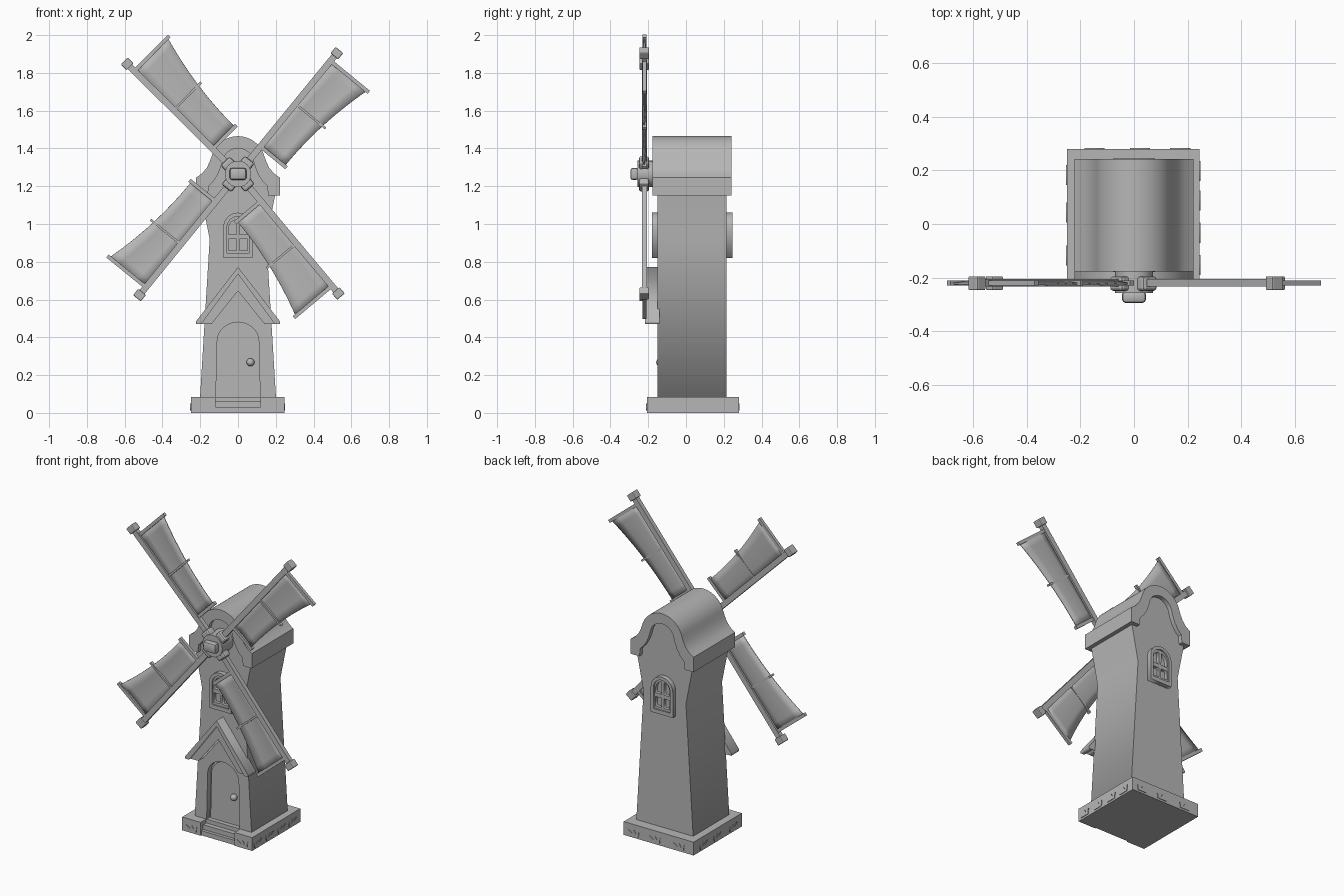
import bpy, bmesh, math
from mathutils import Matrix, Vector

if "Cube" in bpy.data.objects:
    bpy.data.objects.remove(bpy.data.objects["Cube"])

grey = bpy.data.materials.new("plain grey")
grey.diffuse_color = (0.47, 0.47, 0.47, 1)
grey.use_nodes = True
grey.node_tree.nodes["Principled BSDF"].inputs["Base Color"].default_value = grey.diffuse_color


def finish(name, bm, matrix=None):
    bmesh.ops.remove_doubles(bm, verts=bm.verts, dist=0.0002)
    bmesh.ops.recalc_face_normals(bm, faces=bm.faces)
    if matrix:
        bm.transform(matrix)
    mesh = bpy.data.meshes.new(name)
    bm.to_mesh(mesh)
    bm.free()
    mesh.materials.append(grey)
    ob = bpy.data.objects.new(name, mesh)
    bpy.context.collection.objects.link(ob)
    return ob


def smooth(ob, angle=35):
    bpy.ops.object.select_all(action='DESELECT')
    ob.select_set(True)
    bpy.context.view_layer.objects.active = ob
    bpy.ops.object.shade_smooth_by_angle(angle=math.radians(angle))


def box(name, lo, hi, matrix=None, bevel=0):
    lo, hi = Vector(lo), Vector(hi)
    bm = bmesh.new()
    bmesh.ops.create_cube(bm, size=1)
    bm.transform(Matrix.Translation((lo + hi) / 2) @ Matrix.Diagonal((*(hi - lo), 1)))
    if bevel:
        bmesh.ops.bevel(bm, geom=bm.edges[:], offset=bevel, segments=2, affect='EDGES', profile=0.5)
    return finish(name, bm, matrix)


def plate(name, loops, y0, y1, matrix=None):
    """Extrude x-z outlines (inner ones become holes) from y0 to y1."""
    cu = bpy.data.curves.new(name, 'CURVE')
    cu.dimensions, cu.fill_mode, cu.extrude = '2D', 'BOTH', (y1 - y0) / 2
    for loop in loops:
        sp = cu.splines.new('POLY')
        sp.points.add(len(loop) - 1)
        for p, (x, z) in zip(sp.points, loop):
            p.co = (x, z, 0, 1)
        sp.use_cyclic_u = True
    tmp = bpy.data.objects.new(name + " outline", cu)
    bpy.context.collection.objects.link(tmp)
    dg = bpy.context.evaluated_depsgraph_get()
    me = bpy.data.meshes.new_from_object(tmp.evaluated_get(dg))
    bm = bmesh.new()
    bm.from_mesh(me)
    bpy.data.objects.remove(tmp)
    bpy.data.curves.remove(cu)
    bpy.data.meshes.remove(me)
    bm.transform(Matrix.Translation((0, (y0 + y1) / 2, 0)) @ Matrix.Rotation(math.pi / 2, 4, 'X'))
    return finish(name, bm, matrix)


def arc(cx, cz, rx, rz, a0, a1, n):
    return [(cx + rx * math.cos(math.radians(a0 + (a1 - a0) * i / n)),
             cz + rz * math.sin(math.radians(a0 + (a1 - a0) * i / n))) for i in range(n + 1)]


def mirrored(half):
    return half + [(-x, z) for x, z in reversed(half) if abs(x) > 1e-5]


def cylinder(name, r, y0, y1, z, seg=24):
    bm = bmesh.new()
    bmesh.ops.create_cone(bm, cap_ends=True, segments=seg, radius1=r, radius2=r, depth=y1 - y0)
    m = Matrix.Translation((0, (y0 + y1) / 2, z)) @ Matrix.Rotation(math.pi / 2, 4, 'X')
    ob = finish(name, bm, m)
    smooth(ob)
    return ob


# Stone base with steps sunk into the front
box("base_rear", (-.25, -.15, 0), (.245, .28, .085))
box("base_front_left", (-.25, -.207, 0), (-.12, -.15, .085))
box("base_front_right", (.12, -.207, 0), (.245, -.15, .085))
box("lower_step", (-.12, -.2, 0), (.12, -.15, .03))
box("upper_step", (-.12, -.18, 0), (.12, -.15, .06))

# Grass tufts on the base sides
tuft = [(-.035, .012), (.03, .012), (.035, .05), (.012, .03), (0, .05), (-.012, .028), (-.04, .045)]
for i, (x, y, turn) in enumerate([(-.18, -.207, 0), (.18, -.207, 0), (.245, -.15, 90), (.245, -.03, 90),
                                  (.245, .09, 90), (.245, .2, 90), (-.25, -.12, -90), (-.25, .04, -90),
                                  (-.25, .18, -90), (-.15, .28, 180), (.02, .28, 180), (.17, .28, 180)]):
    plate(f"grass_tuft_{i}", [tuft], -.004, .002,
          Matrix.Translation((x, y, 0)) @ Matrix.Rotation(math.radians(turn), 4, 'Z'))

# Tower with waisted sides and an arched door recess
side = [(.203, .05), (.15, .92), (.196, 1.15), (.196, 1.2), (.13, 1.25), (.105, 1.31)] + arc(0, 1.32, .1, .1, 0, 90, 8)
door_arch = [(.118, .05), (.11, .38)] + arc(0, .38, .11, .1, 10, 90, 8)
plate("tower", [mirrored(side)], -.115, .215)
plate("tower_front_wall", [mirrored(door_arch[::-1] + side)], -.15, -.115)
door = [(x * .93, z - .01) for x, z in mirrored(door_arch)]
plate("door", [door], -.122, -.112)
bm = bmesh.new()
bmesh.ops.create_uvsphere(bm, u_segments=16, v_segments=10, radius=.021)
smooth(finish("door_knob", bm, Matrix.Translation((.066, -.137, .268))), 60)

# Ogee roof shell
outer = [(.222, 1.15), (.222, 1.245), (.19, 1.268), (.165, 1.298), (.15, 1.33)] + arc(0, 1.32, .145, .145, 15, 90, 12)
inner = [(.16, 1.15), (.155, 1.2), (.13, 1.225), (.105, 1.265), (.09, 1.305)] + arc(0, 1.32, .083, .08, 10, 90, 10)
smooth(plate("roof", [mirrored(inner[::-1] + outer)], -.178, .242))

# Porch gable: roof boards and inner trim
plate("porch_roof", [mirrored([(0, .735), (.195, .47), (.222, .47), (.222, .485), (0, .772)])], -.217, -.14)
plate("porch_trim", [mirrored([(0, .645), (.14, .47), (.2, .47), (0, .74)])], -.2, -.14)

# Arched windows, front and back
def window_outline(w, z0, z1):
    return mirrored([(w, z0), (w, z1 - w)] + arc(0, z1 - w, w, w, 10, 90, 8))


lower = [(.008, .86), (.05, .86), (.05, .92), (.008, .92)]
upper = [(.008, .945), (.05, .945), (.05, .975)] + arc(0, .975, .05, .05, 15, 80, 5)
panes = [lower, upper] + [[(-x, z) for x, z in p] for p in (lower, upper)]
for name, m in (("front", Matrix.Identity(4)),
                ("back", Matrix.Translation((0, .065, 0)) @ Matrix.Rotation(math.pi, 4, 'Z'))):
    plate(name + "_window_frame", [window_outline(.078, .82, 1.06), window_outline(.058, .845, 1.04)], -.18, -.145, m)
    plate(name + "_window_bars", [window_outline(.06, .842, 1.042)] + panes, -.171, -.145, m)

# Hub and nose
HZ = 1.265
cylinder("hub", .07, -.258, -.14, HZ)
smooth(box("hub_nose", (-.045, -.295, HZ - .032), (.045, -.25, HZ + .032), bevel=.014))


# Four sails: u runs along the arm, v across the sail
def sail_cloth(name, m):
    bm = bmesh.new()
    nu, nv, rows = 12, 4, []
    for i in range(nu + 1):
        t = i / nu
        width = .165 + .085 * t ** 2
        rows.append([bm.verts.new((.19 + .585 * t, width * j / nv,
                                   -.222 + .008 * math.sin(math.pi * j / nv))) for j in range(nv + 1)])
    for a, b in zip(rows, rows[1:]):
        for j in range(nv):
            bm.faces.new((a[j], b[j], b[j + 1], a[j + 1]))
    ob = finish(name, bm, m)
    mod = ob.modifiers.new("thickness", 'SOLIDIFY')
    mod.thickness, mod.offset = .006, 0
    smooth(ob)


for i, deg in enumerate((50.7, 135.2, 230.9, 310)):
    c, s = math.cos(math.radians(deg)), math.sin(math.radians(deg))
    m = Matrix(((c, s, 0, 0), (0, 0, 1, 0), (s, -c, 0, HZ), (0, 0, 0, 1)))
    sail_cloth(f"sail_cloth_{i}", m)
    box(f"sail_arm_{i}", (.04, -.017, -.234), (.82, .017, -.206), m)
    box(f"arm_tip_{i}", (.805, -.026, -.247), (.848, .026, -.195), m, .005)
    box(f"arm_socket_{i}", (.05, -.034, -.25), (.098, .034, -.195), m, .012)
    for j, (u, v) in enumerate(((.188, .178), (.48, .206), (.773, .262))):
        h = .006 if j == 1 else .01
        box(f"sail_batten_{i}_{j}", (u - h, 0, -.23), (u + h, v, -.21), m)
